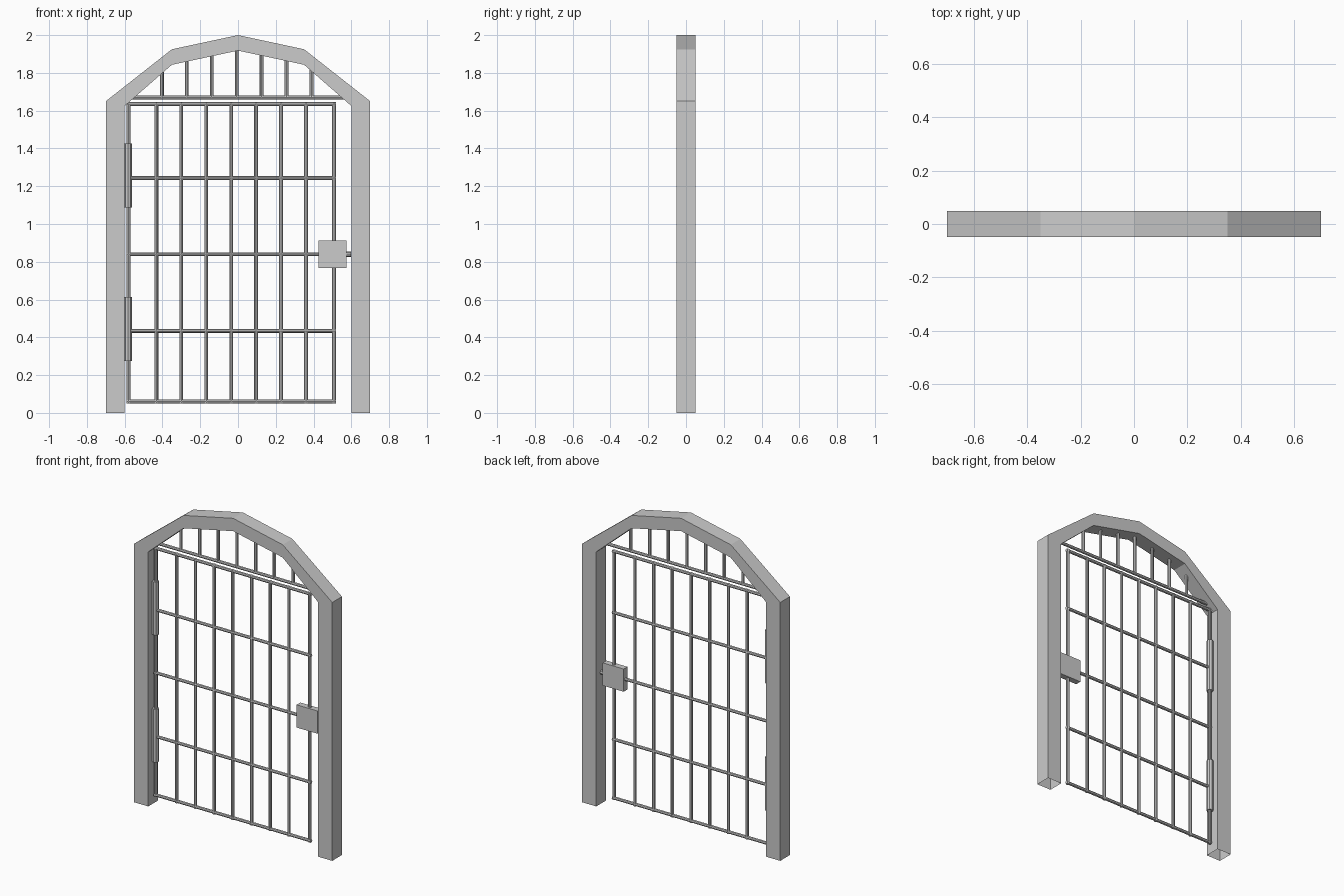
import bpy, bmesh
from mathutils import Vector

if "Cube" in bpy.data.objects:
    bpy.data.objects.remove(bpy.data.objects["Cube"])

grey = bpy.data.materials.new("light_grey")
grey.use_nodes = True
grey.diffuse_color = (0.6, 0.6, 0.6, 1)
grey.node_tree.nodes["Principled BSDF"].inputs["Base Color"].default_value = (0.6, 0.6, 0.6, 1)


def finish(name, bm):
    bmesh.ops.recalc_face_normals(bm, faces=bm.faces)
    mesh = bpy.data.meshes.new(name)
    bm.to_mesh(mesh)
    bm.free()
    mesh.materials.append(grey)
    obj = bpy.data.objects.new(name, mesh)
    bpy.context.collection.objects.link(obj)
    return obj


def rod(name, start, end, radius=0.01, sides=8):
    """Round bar between two (x, z) points in the plane of the gate."""
    a, b = Vector((start[0], 0, start[1])), Vector((end[0], 0, end[1]))
    bm = bmesh.new()
    bmesh.ops.create_cone(bm, cap_ends=True, segments=sides, radius1=radius,
                          radius2=radius, depth=(b - a).length)
    obj = finish(name, bm)
    obj.location = (a + b) / 2
    obj.rotation_euler = (b - a).to_track_quat('Z', 'Y').to_euler()
    return obj


def box(name, x0, x1, z0, z1, depth):
    bm = bmesh.new()
    bmesh.ops.create_cube(bm, size=1)
    bmesh.ops.scale(bm, vec=(x1 - x0, depth, z1 - z0), verts=bm.verts)
    bmesh.ops.translate(bm, vec=((x0 + x1) / 2, 0, (z0 + z1) / 2), verts=bm.verts)
    return finish(name, bm)


def mirrored(half):
    """Complete a left half outline that ends on the centre line."""
    return half + [(-x, z) for x, z in reversed(half[:-1])]


# Arched frame: square section swept along the outline, open at the feet
outer = mirrored([(-0.7, 0), (-0.7, 1.65), (-0.35, 1.925), (0, 2)])
inner = mirrored([(-0.6, 0), (-0.6, 1.625), (-0.35, 1.843), (0, 1.918)])
HALF = 0.049
bm = bmesh.new()
rings = [[bm.verts.new((p[0], y, p[1])) for p, y in
          ((o, -HALF), (o, HALF), (i, HALF), (i, -HALF))]
         for o, i in zip(outer, inner)]
for r, s in zip(rings, rings[1:]):
    for k in range(4):
        n = (k + 1) % 4
        bm.faces.new((r[k], r[n], s[n], s[k]))
finish("arched_frame", bm)


def arch_height(x):
    """Height of the underside of the arch at x."""
    for (x0, z0), (x1, z1) in zip(inner[1:-1], inner[2:-1]):
        if x0 <= x <= x1:
            return z0 + (z1 - z0) * (x - x0) / (x1 - x0)


# Fixed grille under the arch
rod("transom_bar", (-0.6, 1.67), (0.6, 1.67))
for i in range(7):
    x = -0.403 + i * 0.132
    rod(f"arch_bar_{i + 1}", (x, 1.67), (x, arch_height(x) + 0.02))

# Door: upright and cross bars
uprights = [-0.58] + [-0.432 + i * 0.132 for i in range(7)] + [0.508]
for i, x in enumerate(uprights):
    rod(f"door_upright_{i + 1}", (x, 0.05), (x, 1.643))
for i, z in enumerate((0.06, 0.434, 0.84, 1.243, 1.635)):
    rod(f"door_cross_bar_{i + 1}", (-0.59, z), (0.518, z))

# Hinge barrels
for name, z in (("lower_hinge", 0.275), ("upper_hinge", 1.087)):
    rod(name, (-0.582, z), (-0.582, z + 0.339), 0.02)

# Lock and bolt
box("lock_box", 0.427, 0.575, 0.767, 0.912, 0.038)
rod("lock_bolt", (0.57, 0.84), (0.597, 0.84), 0.014)
